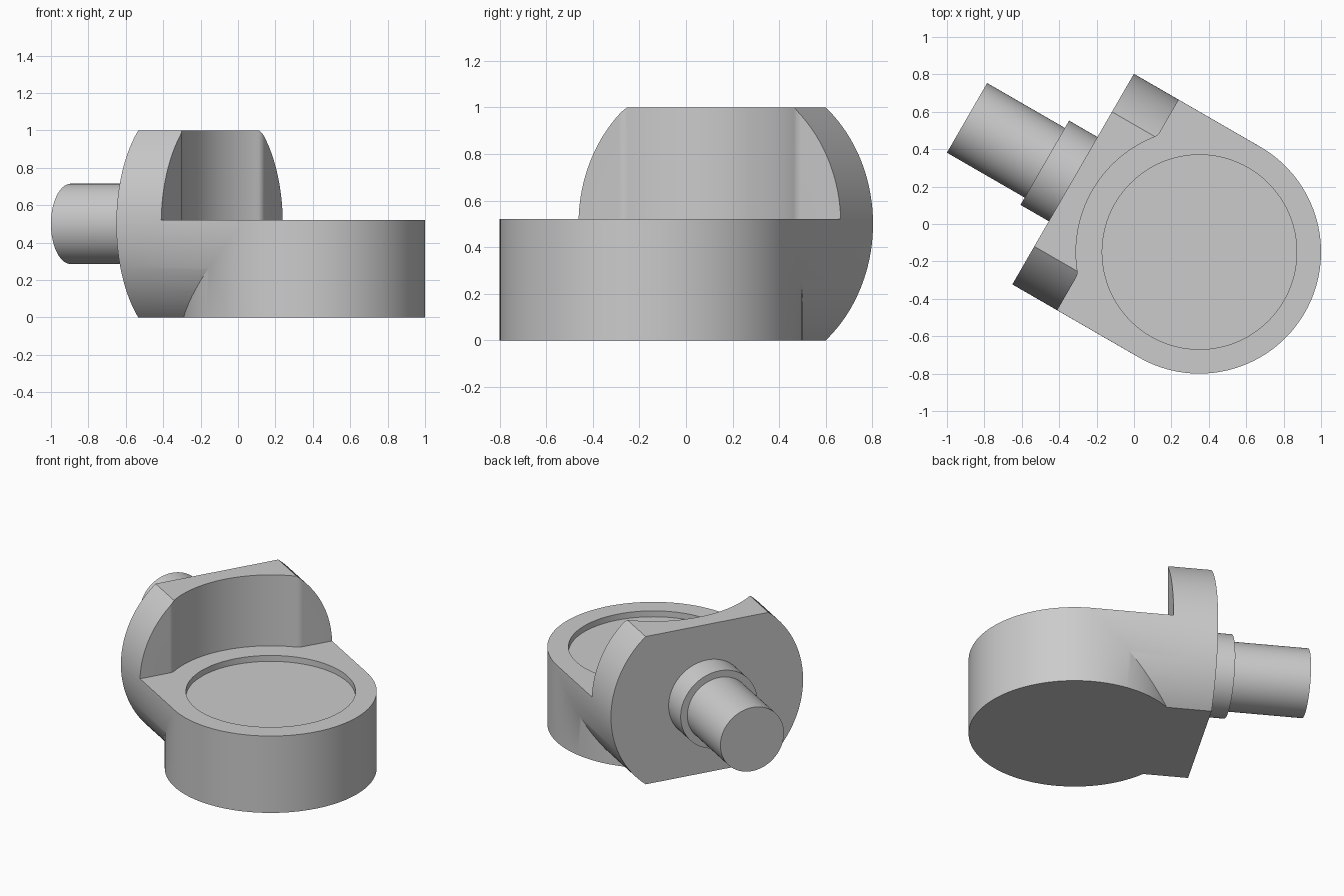
import bpy, bmesh, math
from mathutils import Matrix

cube = bpy.data.objects.get("Cube")
if cube:
    bpy.data.objects.remove(cube, do_unlink=True)

# Local frame: +x runs from the housing axis along the spindle
PLACE = Matrix.Translation((0.35, -0.15, 0)) @ Matrix.Rotation(math.radians(150), 4, 'Z')
R = 0.65            # housing and flange radius
BACK = 0.78         # flange back face
FRONT = 0.503       # flange front face
DECK = 0.52         # top of the housing

grey = bpy.data.materials.new("plain grey")
grey.diffuse_color = (0.6, 0.6, 0.6, 1)
grey.use_nodes = True
grey.node_tree.nodes["Principled BSDF"].inputs["Base Color"].default_value = (0.6, 0.6, 0.6, 1)


def prism(name, points, direction):
    """Extrude a closed 3D outline along a direction."""
    bm = bmesh.new()
    face = bm.faces.new([bm.verts.new(p) for p in points])
    ext = bmesh.ops.extrude_face_region(bm, geom=[face])
    moved = [g for g in ext["geom"] if isinstance(g, bmesh.types.BMVert)]
    bmesh.ops.translate(bm, verts=moved, vec=direction)
    bmesh.ops.recalc_face_normals(bm, faces=bm.faces)
    mesh = bpy.data.meshes.new(name)
    bm.to_mesh(mesh)
    bm.free()
    mesh.materials.append(grey)
    ob = bpy.data.objects.new(name, mesh)
    bpy.context.collection.objects.link(ob)
    ob.matrix_world = PLACE
    return ob


def arc(cx, cy, r, a0, a1, n):
    """Points on an arc, angles in radians, both ends included."""
    return [(cx + r * math.cos(a0 + (a1 - a0) * i / n),
             cy + r * math.sin(a0 + (a1 - a0) * i / n)) for i in range(n + 1)]


def disc_z(name, r, z0, z1, n=128):
    return prism(name, [(x, y, z0) for x, y in arc(0, 0, r, 0, math.tau, n)[:-1]], (0, 0, z1 - z0))


def disc_x(name, r, x0, x1, n=96):
    return prism(name, [(x0, y, z + 0.5) for y, z in arc(0, 0, r, 0, math.tau, n)[:-1]], (x1 - x0, 0, 0))


def combine(ob, other, operation):
    mod = ob.modifiers.new(operation, 'BOOLEAN')
    mod.operation = operation
    mod.solver = 'EXACT'
    mod.object = other
    bpy.context.view_layer.update()
    bpy.context.view_layer.objects.active = ob
    bpy.ops.object.modifier_apply(modifier=mod.name)
    bpy.data.objects.remove(other, do_unlink=True)


def smooth(ob):
    bpy.ops.object.select_all(action='DESELECT')
    ob.select_set(True)
    bpy.context.view_layer.objects.active = ob
    bpy.ops.object.shade_smooth_by_angle(angle=math.radians(30))


# Round housing joined to a flange disc with flattened top and bottom
housing = disc_z("bearing_housing", R, 0, 0.6)
half = math.asin(0.5 / R)
outline = arc(0, 0.5, R, -half, half, 48) + arc(0, 0.5, R, math.pi - half, math.pi + half, 48)
flange = prism("flange", [(0, y, z) for y, z in outline], (BACK, 0, 0))
combine(housing, flange, 'UNION')

# Clear everything above the deck in front of the curved, filleted flange face
fillet = 0.06
hollow = 0.66
turn = math.acos((FRONT + fillet) / (hollow + fillet))
fy = (hollow + fillet) * math.sin(turn)
upper = arc(0, 0, hollow, 0, turn, 20)
upper += arc(FRONT + fillet, fy, fillet, math.pi + turn, math.pi, 6)[1:]
upper += [(FRONT, 0.9), (-0.9, 0.9)]
plan = upper + [(x, -y) for x, y in reversed(upper[1:])]
cutter = prism("deck_cutter", [(x, y, DECK) for x, y in plan], (0, 0, 0.7))
combine(housing, cutter, 'DIFFERENCE')

# Shallow round recess in the deck
combine(housing, disc_z("recess_cutter", 0.52, DECK - 0.04, 0.7), 'DIFFERENCE')
smooth(housing)

# Spindle and its collar behind the flange
smooth(disc_x("spindle_collar", 0.26, BACK - 0.04, 0.955))
smooth(disc_x("spindle", 0.215, 0.9, 1.435))
